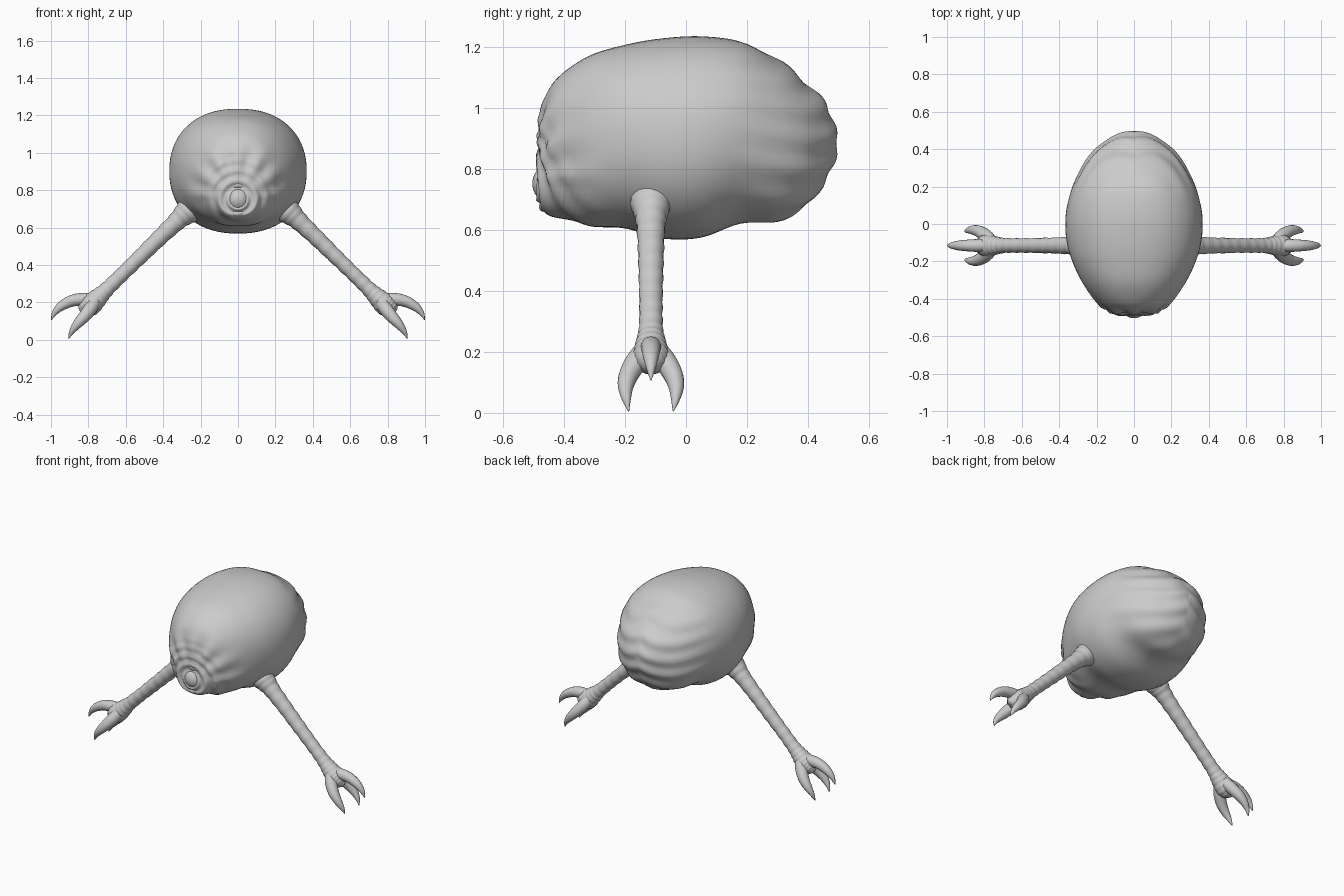
import bpy, bmesh, math
from mathutils import Vector

if "Cube" in bpy.data.objects:
    bpy.data.objects.remove(bpy.data.objects["Cube"])

skin = bpy.data.materials.new("grey_skin")
skin.diffuse_color = (0.6, 0.6, 0.6, 1)
skin.use_nodes = True
skin.node_tree.nodes["Principled BSDF"].inputs["Base Color"].default_value = skin.diffuse_color


def catmull(keys, steps):
    """Smoothly resample a list of equal-length tuples."""
    out = []
    for i in range(len(keys) - 1):
        p = [keys[max(0, min(len(keys) - 1, i + k))] for k in (-1, 0, 1, 2)]
        for s in range(steps):
            t = s / steps
            out.append([0.5 * (2 * b + (c - a) * t + (2 * a - 5 * b + 4 * c - d) * t * t
                               + (3 * b - a - 3 * c + d) * t ** 3) for a, b, c, d in zip(*p)])
    out.append(list(keys[-1]))
    return out


def loft(name, rings):
    """Skin a list of point rings and close both ends."""
    bm = bmesh.new()
    loops = [[bm.verts.new(p) for p in r] for r in rings]
    n = len(loops[0])
    for a, b in zip(loops, loops[1:]):
        for i in range(n):
            bm.faces.new((a[i], a[(i + 1) % n], b[(i + 1) % n], b[i]))
    for loop in (loops[0], loops[-1]):
        tip = bm.verts.new(sum((v.co for v in loop), Vector()) / n)
        for i in range(n):
            bm.faces.new((loop[i], loop[(i + 1) % n], tip))
    bmesh.ops.recalc_face_normals(bm, faces=bm.faces)
    me = bpy.data.meshes.new(name)
    bm.to_mesh(me)
    bm.free()
    me.materials.append(skin)
    me.shade_smooth()
    ob = bpy.data.objects.new(name, me)
    bpy.context.collection.objects.link(ob)
    return ob


def tube(name, keys, steps=6, n=16, ridge=0.0, side=1):
    """Round tube through (x, y, z, radius) keys, optionally ridged."""
    pts = catmull(keys, steps)
    rings = []
    for i, p in enumerate(pts):
        a, b = pts[max(i - 1, 0)], pts[min(i + 1, len(pts) - 1)]
        d = (Vector(b[:3]) - Vector(a[:3])).normalized()
        u = d.cross(Vector((0, 1, 0))).normalized()
        v = d.cross(u)
        r = p[3] + (ridge if i % 4 < 2 else 0)
        ring = []
        for k in range(n):
            t = 2 * math.pi * k / n
            q = Vector(p[:3]) + u * (r * math.cos(t)) + v * (r * math.sin(t))
            ring.append((q.x * side, q.y, q.z))
        rings.append(ring)
    return loft(name, rings)


# Body: y, bottom z, top z, half width
body_keys = [
    (-.47, .73, .78, .02), (-.485, .70, .86, .06), (-.478, .67, .96, .105),
    (-.462, .66, 1.03, .14), (-.42, .642, 1.10, .195), (-.32, .612, 1.17, .272),
    (-.20, .605, 1.207, .33), (-.08, .572, 1.228, .362), (.05, .575, 1.235, .365),
    (.18, .622, 1.217, .335), (.30, .63, 1.16, .28), (.39, .675, 1.085, .215),
    (.455, .755, 1.02, .13), (.485, .82, .95, .07), (.497, .87, .90, .02)]
SEG = 72
rings = []
for y, zb, zt, w in catmull(body_keys, 6):
    ring = []
    for k in range(SEG):
        t = 2 * math.pi * k / SEG
        c, s = math.cos(t), math.sin(t)
        x = w * math.copysign(abs(c) ** 0.88, c)
        z = (zb + zt) / 2 + (zt - zb) / 2 * math.copysign(abs(s) ** 0.92, s)
        ring.append(Vector((x, y, z)))
    rings.append(ring)
# Wrinkles: lid folds around the eye, brow creases, rear folds
for ring in rings:
    for p in ring:
        out = (p - Vector((0, 0, .9))).normalized()
        d = math.hypot(p.x, p.z - .75)
        front = max(0, min(1, (-.22 - p.y) / .15))
        lids = .008 * math.cos(2 * math.pi * (d - .10) / .055) * math.exp(-(d / .2) ** 4)
        ang = math.atan2(p.z - .75, abs(p.x) + 1e-6)
        brow = .007 * math.sin(13 * ang) * math.exp(-((d - .22) / .07) ** 2) * (p.z > .75)
        back = max(0, min(1, (p.y - .12) / .2))
        folds = .005 * math.sin(p.z * 62 + 2.5 * math.sin(abs(p.x) * 9)) * back
        p += out * ((lids + brow) * front + folds)
loft("body", rings)

# Eyeball and its upper and lower lids
bpy.ops.mesh.primitive_uv_sphere_add(segments=32, ring_count=20, radius=.068,
                                     location=(0, -.436, .752))
eye = bpy.context.object
eye.name = "eye"
eye.data.materials.append(skin)
eye.data.shade_smooth()
for name, lo, hi, r in (("upper_lid", -10, 190, .078), ("lower_lid", 190, 350, .074)):
    arc = []
    for i in range(9):
        f = i / 8
        t = math.radians(lo + (hi - lo) * f)
        arc.append((r * math.cos(t), -.466 + .02 * abs(math.cos(t)),
                    .75 + r * math.sin(t), .006 + .011 * math.sin(math.pi * f)))
    tube(name, arc, steps=4, n=10)

# Arms and three-clawed hands, mirrored
Y = -.115
for side, tag in ((1, "left"), (-1, "right")):
    tube(tag + "_arm", [
        (.21, Y, .73, .07), (.27, Y, .685, .066), (.325, Y, .635, .049), (.42, Y, .545, .042),
        (.52, Y, .447, .039), (.62, Y, .350, .037), (.70, Y, .272, .039),
        (.745, Y, .228, .049), (.79, Y, .187, .058), (.825, Y, .165, .043),
        (.845, Y, .153, .015)], steps=8, n=20, ridge=.0022, side=side)
    tube(tag + "_middle_claw", [
        (.77, Y, .215, .030), (.83, Y, .217, .034), (.89, Y, .208, .031),
        (.945, Y, .180, .025), (.98, Y, .145, .015), (.998, Y, .107, .002)], side=side)
    for s, label in ((-1, "front"), (1, "rear")):
        tube(f"{tag}_{label}_claw", [
            (.765, Y + s * .02, .205, .035), (.79, Y + s * .05, .165, .036),
            (.825, Y + s * .074, .122, .032), (.86, Y + s * .083, .083, .025),
            (.89, Y + s * .080, .042, .014), (.905, Y + s * .073, .006, .002)], side=side)
